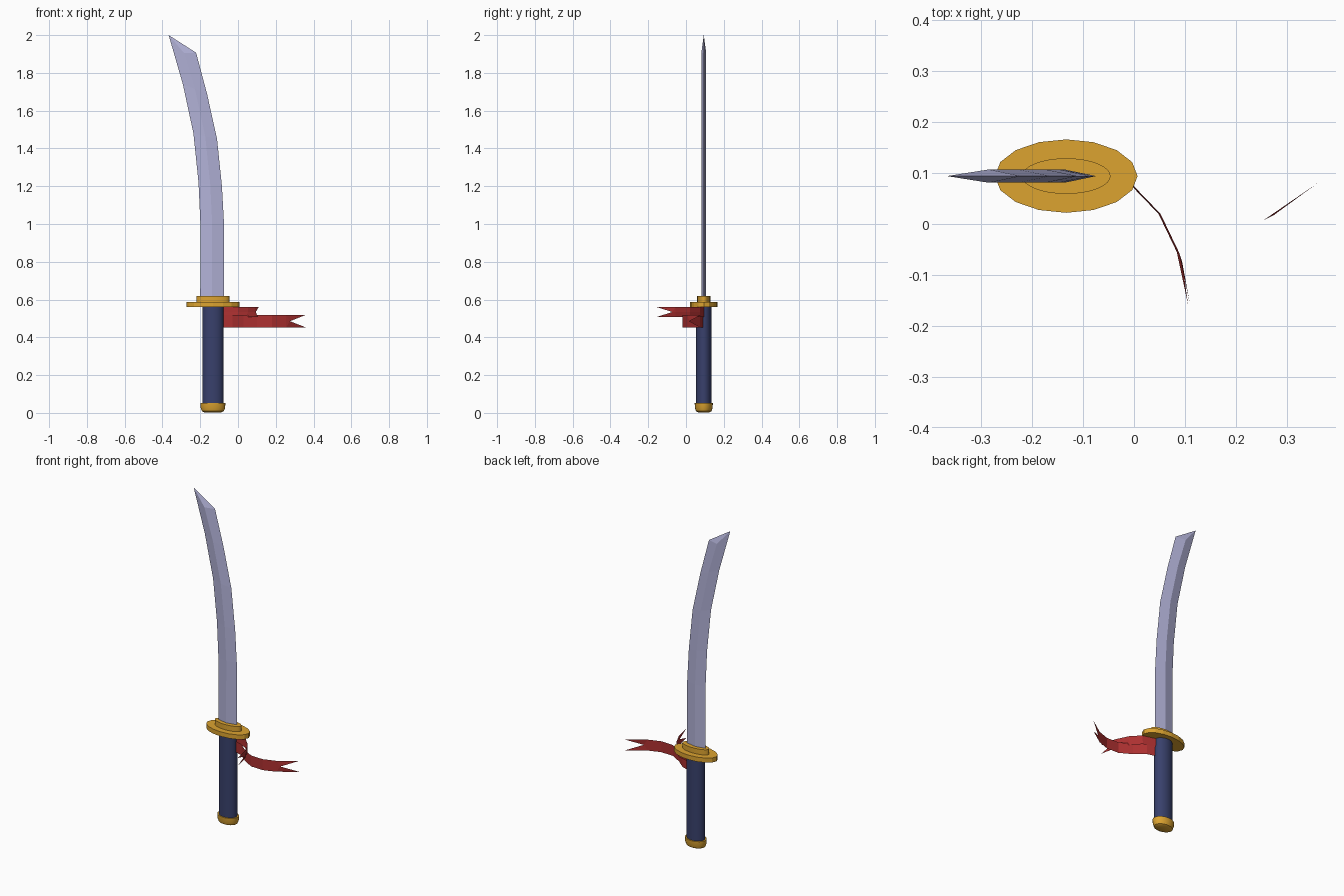
import bpy, math

if "Cube" in bpy.data.objects:
    bpy.data.objects.remove(bpy.data.objects["Cube"])

CX, CY = -0.133, 0.094  # sword axis


def material(name, rgb):
    m = bpy.data.materials.new(name)
    m.diffuse_color = (*rgb, 1)
    m.use_nodes = True
    m.node_tree.nodes["Principled BSDF"].inputs["Base Color"].default_value = m.diffuse_color
    return m


STEEL = material("steel", (0.45, 0.45, 0.69))
GOLD = material("gold", (0.72, 0.37, 0.03))
NAVY = material("navy", (0.04, 0.052, 0.15))
RED = material("red", (0.42, 0.03, 0.03))


def make(name, verts, faces, mat, smooth=False):
    me = bpy.data.meshes.new(name)
    me.from_pydata(verts, [], faces)
    me.materials.append(mat)
    ob = bpy.data.objects.new(name, me)
    bpy.context.collection.objects.link(ob)
    if smooth:
        bpy.context.view_layer.objects.active = ob
        ob.select_set(True)
        bpy.ops.object.shade_smooth_by_angle(angle=math.radians(35))
        ob.select_set(False)
    return ob


def loft(name, rings, n, mat, smooth=False):
    """Closed solid from elliptical rings (rx, ry, z), bottom to top."""
    verts = [(CX + rx * math.cos(i * math.tau / n), CY + ry * math.sin(i * math.tau / n), z)
             for rx, ry, z in rings for i in range(n)]
    faces = [(r * n + i, r * n + (i + 1) % n, (r + 1) * n + (i + 1) % n, (r + 1) * n + i)
             for r in range(len(rings) - 1) for i in range(n)]
    last = (len(rings) - 1) * n
    faces += [tuple(reversed(range(n))), tuple(range(last, last + n))]
    return make(name, verts, faces, mat, smooth)


# Hilt: pommel, grip, guard and collar
loft("pommel", [(0.046, 0.030, 0.003), (0.058, 0.041, 0.009), (0.065, 0.047, 0.027),
                (0.066, 0.048, 0.053)], 24, GOLD, True)
loft("grip", [(0.056, 0.041, 0.04), (0.056, 0.041, 0.57)], 24, NAVY, True)
loft("guard", [(0.140, 0.072, 0.56), (0.140, 0.072, 0.588)], 16, GOLD)
loft("guard_collar", [(0.087, 0.035, 0.58), (0.087, 0.035, 0.62)], 32, GOLD, True)

# Blade: diamond section swept along cutting edge and spine (x, z)
edge = [(-0.200, 0.60), (-0.199, 1.0), (-0.209, 1.22), (-0.236, 1.48), (-0.292, 1.74), (-0.367, 2.0)]
spine = [(-0.074, 0.60), (-0.074, 1.0), (-0.085, 1.2), (-0.111, 1.45), (-0.164, 1.69), (-0.222, 1.907)]
verts = []
for i, ((ex, ez), (sx, sz)) in enumerate(zip(edge, spine)):
    mx, mz = (ex + sx) / 2, (ez + sz) / 2
    if i == len(edge) - 1:
        mx, mz = -0.285, 1.905
    verts += [(ex, CY, ez), (mx, CY - 0.013, mz), (sx, CY, sz), (mx, CY + 0.013, mz)]
faces = [(4 * r + i, 4 * r + (i + 1) % 4, 4 * r + 4 + (i + 1) % 4, 4 * r + 4 + i)
         for r in range(len(edge) - 1) for i in range(4)]
t = 4 * (len(edge) - 1)
faces += [(t, t + 1, t + 2), (t, t + 2, t + 3), (3, 2, 1, 0)]
make("blade", verts, faces, STEEL)


# Ribbons: upright cloth strips with swallow-tail ends
def ribbon(name, path, notch, bottom, top, tilt=0.0):
    verts = []
    for i, (x, y) in enumerate(path):
        mid = notch if i == len(path) - 1 else (x, y)
        verts += [(x - tilt, y, bottom), (*mid, (bottom + top) / 2), (x, y, top)]
    faces = []
    for r in range(len(path) - 1):
        a = 3 * r
        if r < len(path) - 2:
            faces += [(a, a + 3, a + 4, a + 1), (a + 1, a + 4, a + 5, a + 2)]
        else:  # two tails split at the notch
            faces += [(a, a + 3, a + 4), (a, a + 4, a + 1), (a + 1, a + 4, a + 2), (a + 4, a + 5, a + 2)]
    make(name, verts, faces, RED)


ribbon("long_ribbon", [(-0.09, 0.094), (-0.03, 0.075), (0.03, 0.025), (0.10, -0.015), (0.18, -0.018),
                       (0.255, 0.008), (0.36, 0.08)], (0.275, 0.018), 0.452, 0.519)
ribbon("short_ribbon", [(-0.09, 0.10), (0.0, 0.074), (0.052, 0.02), (0.088, -0.055), (0.11, -0.158)],
       (0.094, -0.072), 0.507, 0.561, 0.004)
